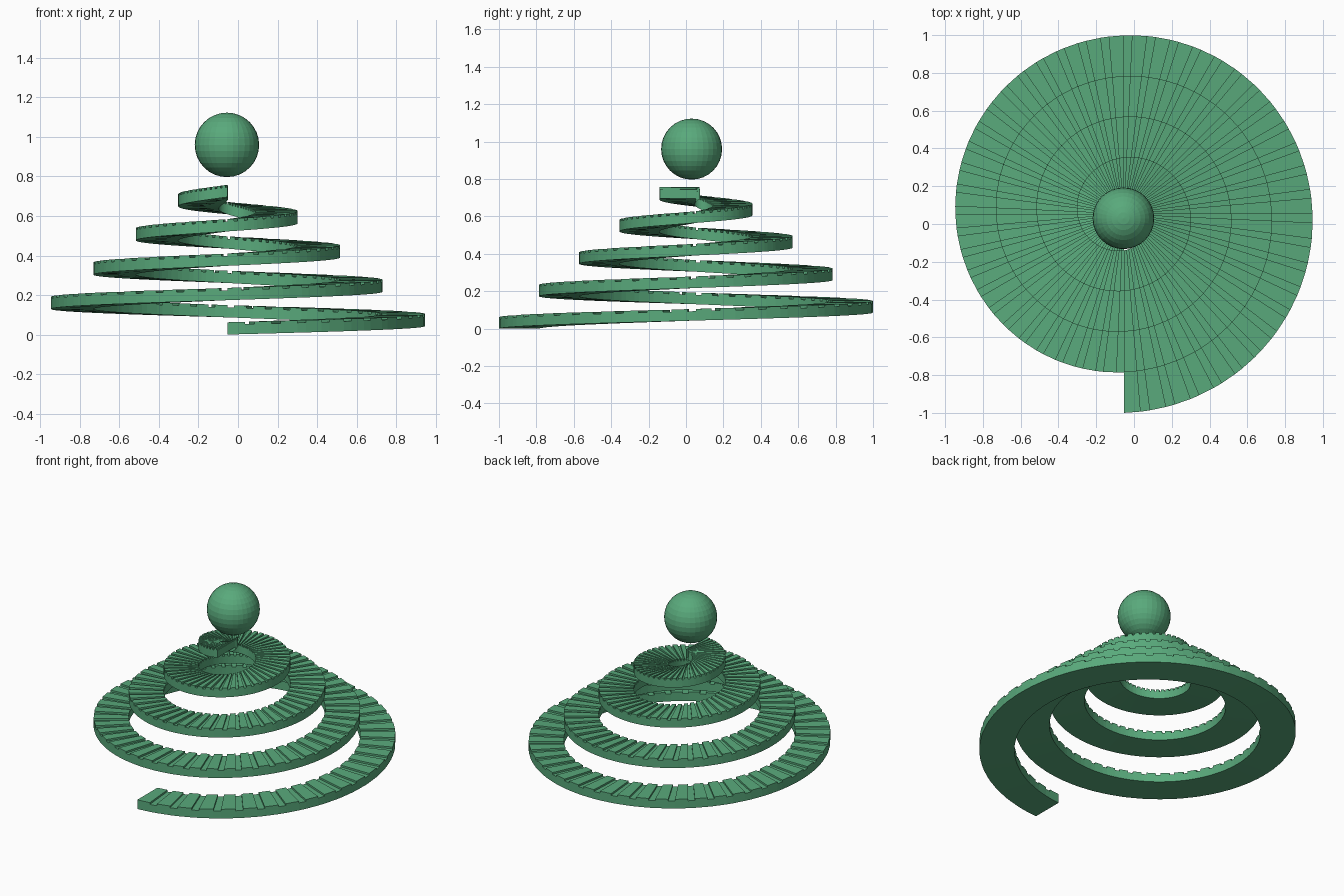
import bpy, bmesh, math

if "Cube" in bpy.data.objects:
    bpy.data.objects.remove(bpy.data.objects["Cube"])

CX, CY = -0.054, 0.053      # spiral axis
R0, WIDTH = 1.053, 0.215    # start radius, ribbon width = radius lost per turn
PITCH, TURNS, STEPS = 0.174, 4, 48
LOW, HIGH = 0.050, 0.062    # ribbon thickness in grooves and on treads

green = bpy.data.materials.new("green")
green.diffuse_color = (0.10, 0.40, 0.20, 1)
green.use_nodes = True
green.node_tree.nodes["Principled BSDF"].inputs["Base Color"].default_value = green.diffuse_color


def finish(bm, name):
    bmesh.ops.recalc_face_normals(bm, faces=bm.faces)
    mesh = bpy.data.meshes.new(name)
    bm.to_mesh(mesh)
    bm.free()
    mesh.materials.append(green)
    obj = bpy.data.objects.new(name, mesh)
    bpy.context.collection.objects.link(obj)
    return obj


def section(bm, t, height):
    """Radial rectangle of the ribbon at t turns."""
    a = 2 * math.pi * t - math.pi / 2
    outer = R0 - WIDTH * t
    z = PITCH * t
    pts = [(outer, z), (outer, z + height),
           (outer - WIDTH, z + height), (outer - WIDTH, z)]
    return [bm.verts.new((CX + r * math.cos(a), CY + r * math.sin(a), h))
            for r, h in pts]


# Spiral ribbon rising to the centre, with raised treads along its top
bm = bmesh.new()
rings = []
for k in range(TURNS * STEPS):
    for f, h in ((0, HIGH), (0.65, HIGH), (0.65, LOW), (1, LOW)):
        rings.append(section(bm, (k + f) / STEPS, h))
bm.faces.new(rings[0])
for a, b in zip(rings, rings[1:]):
    for i in range(4):
        j = (i + 1) % 4
        bm.faces.new((a[i], a[j], b[j], b[i]))
bm.faces.new(rings[-1])
bmesh.ops.remove_doubles(bm, verts=bm.verts, dist=1e-5)
bmesh.ops.dissolve_degenerate(bm, edges=bm.edges, dist=1e-6)
finish(bm, "spiral_ribbon")

# Ball floating above the tip
bm = bmesh.new()
bmesh.ops.create_uvsphere(bm, u_segments=32, v_segments=16, radius=0.163)
ball = finish(bm, "top_ball")
ball.location = (-0.056, 0.03, 0.96)
